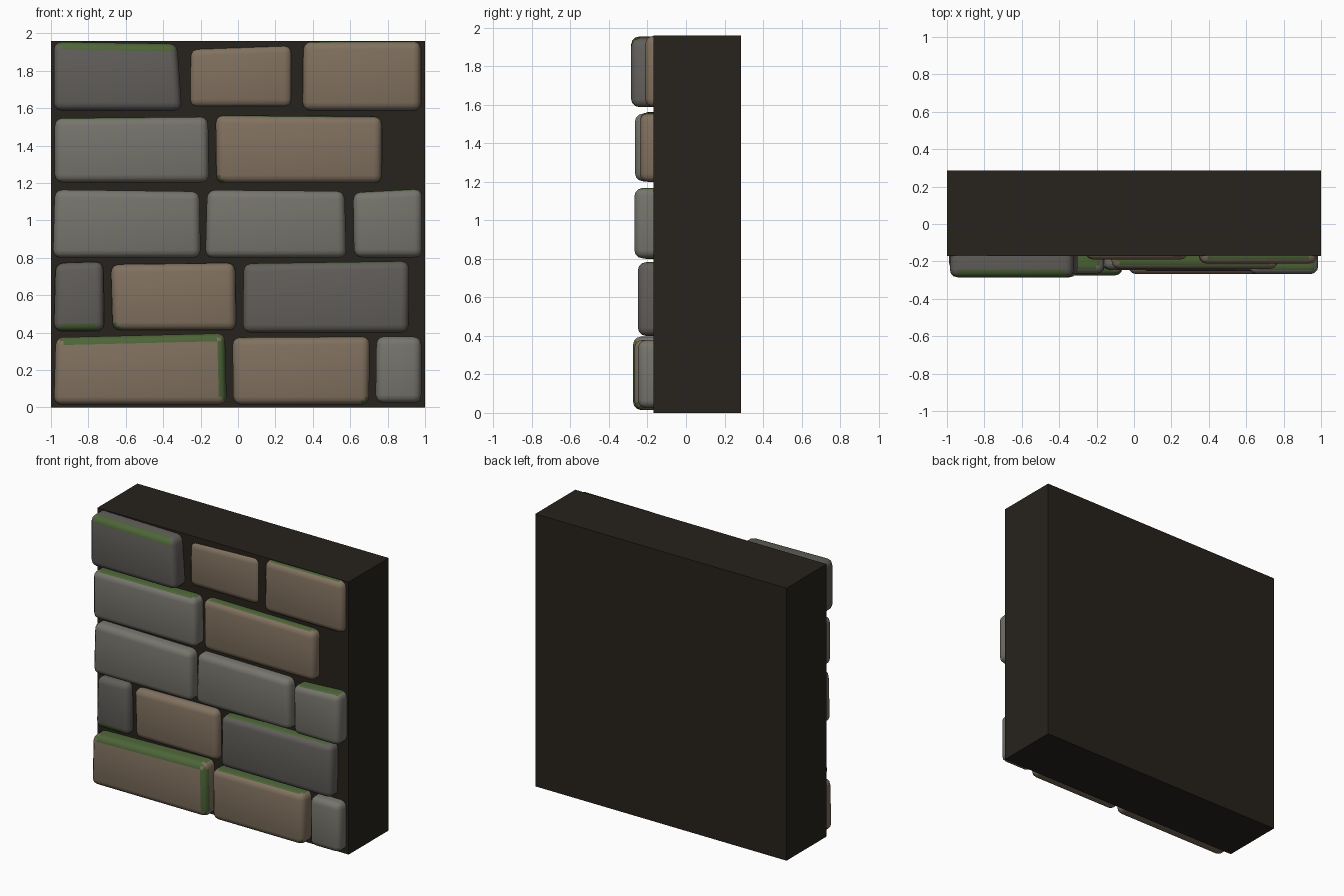
import bpy, bmesh, math
from mathutils import Vector

if "Cube" in bpy.data.objects:
    bpy.data.objects.remove(bpy.data.objects["Cube"])


def material(name, rgb):
    m = bpy.data.materials.new(name)
    m.diffuse_color = (*rgb, 1)
    m.use_nodes = True
    m.node_tree.nodes["Principled BSDF"].inputs["Base Color"].default_value = m.diffuse_color
    return m


MORTAR = material("mortar", (0.02, 0.016, 0.012))
MOSS = material("moss", (0.075, 0.13, 0.04))
STONE = {
    "brown": material("brown_stone", (0.22, 0.165, 0.115)),
    "light": material("light_stone", (0.18, 0.175, 0.15)),
    "dark": material("dark_stone", (0.12, 0.112, 0.102)),
}

# Which bevel or face direction each moss code covers
MOSS_DIR = {
    "T": Vector((0, 0, 1)),        # top face
    "u": Vector((0, -1, 1)),       # upper front edge
    "d": Vector((0, -1, -1)),      # lower front edge
    "r": Vector((1, -1, 0)),       # right front edge
    "c": Vector((-1, -1, -1)),     # lower left corner
    "e": Vector((1, -1, -1)),      # lower right corner
}


def finish(name, bm, mats):
    me = bpy.data.meshes.new(name)
    bm.to_mesh(me)
    bm.free()
    for m in mats:
        me.materials.append(m)
    ob = bpy.data.objects.new(name, me)
    bpy.context.collection.objects.link(ob)
    return ob


def box(corners, y0, y1):
    bm = bmesh.new()
    front = [bm.verts.new((x, y0, z)) for x, z in corners]
    back = [bm.verts.new((x, y1, z)) for x, z in corners]
    bm.faces.new(front)
    bm.faces.new(back[::-1])
    for i in range(4):
        j = (i + 1) % 4
        bm.faces.new((front[j], front[i], back[i], back[j]))
    bmesh.ops.recalc_face_normals(bm, faces=bm.faces)
    return bm


def stone(name, kind, moss, front, xbl, xbr, zb, xtl, xtr, ztl, ztr):
    bm = box([(xbl, zb), (xbr, zb), (xtr, ztr), (xtl, ztl)], front, -0.06)
    bmesh.ops.bevel(bm, geom=bm.edges[:], offset=0.042, segments=3,
                    profile=0.5, affect='EDGES')
    bm.normal_update()
    for f in bm.faces:
        for code in moss:
            limit = 20 if code == "T" else 32
            if f.normal.angle(MOSS_DIR[code]) < math.radians(limit):
                f.material_index = 1
    ob = finish(name, bm, [STONE[kind], MOSS])
    ob.data.shade_smooth()


# Mortar core of the wall
finish("wall_core", box([(-1, 0), (1, 0), (1, 1.96), (-1, 1.96)], -0.17, 0.285), [MORTAR])

# Stones by course, bottom to top: colour, moss, front y,
# bottom left x, bottom right x, bottom z, top left x, top right x, top left z, top right z
COURSES = [
    [("brown", "Tur", -0.275, -0.985, -0.06, 0.015, -0.975, -0.07, 0.375, 0.397),
     ("brown", "Te", -0.268, -0.025, 0.70, 0.015, -0.03, 0.705, 0.375, 0.38),
     ("light", "", -0.25, 0.735, 0.98, 0.025, 0.74, 0.98, 0.38, 0.378)],
    [("dark", "d", -0.225, -0.985, -0.715, 0.408, -0.975, -0.72, 0.772, 0.78),
     ("brown", "c", -0.225, -0.67, -0.01, 0.413, -0.68, -0.015, 0.765, 0.773),
     ("dark", "T", -0.25, 0.025, 0.912, 0.40, 0.03, 0.915, 0.77, 0.783)],
    [("light", "", -0.25, -0.99, -0.20, 0.80, -0.98, -0.205, 1.165, 1.155),
     ("light", "", -0.245, -0.175, 0.58, 0.80, -0.165, 0.57, 1.163, 1.157),
     ("light", "T", -0.268, 0.62, 0.985, 0.803, 0.615, 0.985, 1.15, 1.17)],
    [("light", "T", -0.265, -0.98, -0.155, 1.203, -0.98, -0.16, 1.547, 1.555),
     ("brown", "Tc", -0.24, -0.115, 0.768, 1.20, -0.12, 0.77, 1.562, 1.555)],
    [("dark", "u", -0.285, -0.985, -0.30, 1.588, -0.985, -0.325, 1.955, 1.945),
     ("brown", "", -0.19, -0.262, 0.29, 1.605, -0.258, 0.29, 1.92, 1.94),
     ("brown", "T", -0.212, 0.345, 0.978, 1.588, 0.35, 0.978, 1.955, 1.958)],
]
for r, course in enumerate(COURSES, 1):
    for c, args in enumerate(course, 1):
        stone(f"stone_row{r}_{c}", *args)
